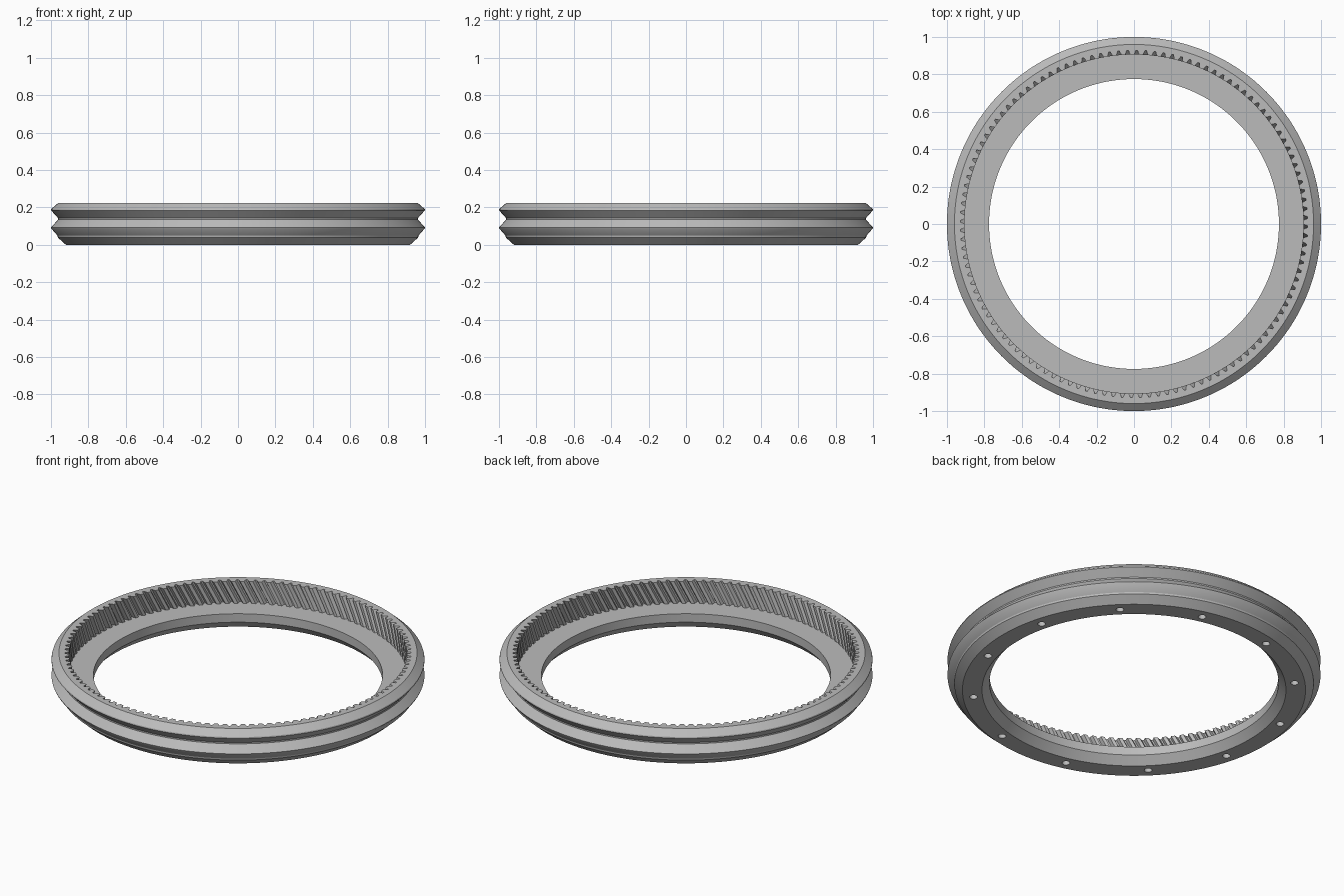
import bpy, bmesh, math
from mathutils import Matrix, Vector

old = bpy.data.objects.get("Cube")
if old:
    bpy.data.objects.remove(old, do_unlink=True)

TEETH = 120
PITCH = math.tau / TEETH
TIP, ROOT = 0.906, 0.929
TOP, WEB = 0.225, 0.095
TWIST = 0.07          # helix shift over the tooth height, in radians
TOOTH_ROWS = 5

steel = bpy.data.materials.new("grey_steel")
steel.use_nodes = True
colour = (0.5, 0.5, 0.5, 1)
steel.diffuse_color = colour
steel.node_tree.nodes["Principled BSDF"].inputs["Base Color"].default_value = colour


def make_object(name, bm):
    bmesh.ops.recalc_face_normals(bm, faces=bm.faces)
    mesh = bpy.data.meshes.new(name)
    bm.to_mesh(mesh)
    bm.free()
    obj = bpy.data.objects.new(name, mesh)
    bpy.context.collection.objects.link(obj)
    mesh.materials.append(steel)
    return obj


# One tooth and gap: (fraction of the pitch, radius)
tooth = [(0.0, TIP), (0.42, TIP), (0.62, ROOT), (0.80, ROOT)]
columns = [((i + f) * PITCH, r) for i in range(TEETH) for f, r in tooth]


def circle(bm, radius, z):
    return [bm.verts.new((radius * math.cos(a), radius * math.sin(a), z))
            for a, _ in columns]


def tooth_row(bm, z):
    turn = TWIST * (z - TOP) / (TOP - WEB)
    return [bm.verts.new((r * math.cos(a + turn), r * math.sin(a + turn), z))
            for a, r in columns]


# Outer profile with the two ridges, from the underside up to the rim
outer = [(0.92, 0.0), (0.963, 0.039), (0.965, 0.049), (0.998, 0.087),
         (1.0, 0.093), (0.962, 0.135), (0.962, 0.143), (1.0, 0.185),
         (0.998, 0.192), (0.96, TOP)]
# Bore profile, from the web down to the underside
bore = [(0.775, WEB), (0.775, 0.045), (0.815, 0.0)]

# Ring body: outer wall, helical teeth, web and bore as one closed skin
bm = bmesh.new()
rows = [circle(bm, r, z) for r, z in outer]
rows += [tooth_row(bm, TOP + (WEB - TOP) * k / TOOTH_ROWS)
         for k in range(TOOTH_ROWS + 1)]
rows += [circle(bm, r, z) for r, z in bore]
n = len(columns)
for k, row in enumerate(rows):
    nxt = rows[(k + 1) % len(rows)]
    for i in range(n):
        j = (i + 1) % n
        bm.faces.new((row[i], row[j], nxt[j], nxt[i]))
ring = make_object("ring_gear", bm)

# Blind bolt holes in the underside
bm = bmesh.new()
for k in range(12):
    a = math.radians(15 + 30 * k)
    place = Matrix.Translation(Vector((0.864 * math.cos(a), 0.864 * math.sin(a), 0.02)))
    bmesh.ops.create_cone(bm, cap_ends=True, segments=24, radius1=0.021,
                          radius2=0.021, depth=0.1, matrix=place)
cutter = make_object("bolt_hole_cutter", bm)
cutter.hide_render = True

cut = ring.modifiers.new("bolt_holes", 'BOOLEAN')
cut.operation = 'DIFFERENCE'
cut.solver = 'EXACT'
cut.object = cutter
bpy.ops.object.select_all(action='DESELECT')
bpy.context.view_layer.objects.active = ring
ring.select_set(True)
bpy.ops.object.modifier_apply(modifier=cut.name)
bpy.data.objects.remove(cutter, do_unlink=True)
bpy.ops.object.shade_smooth_by_angle(angle=math.radians(25))
